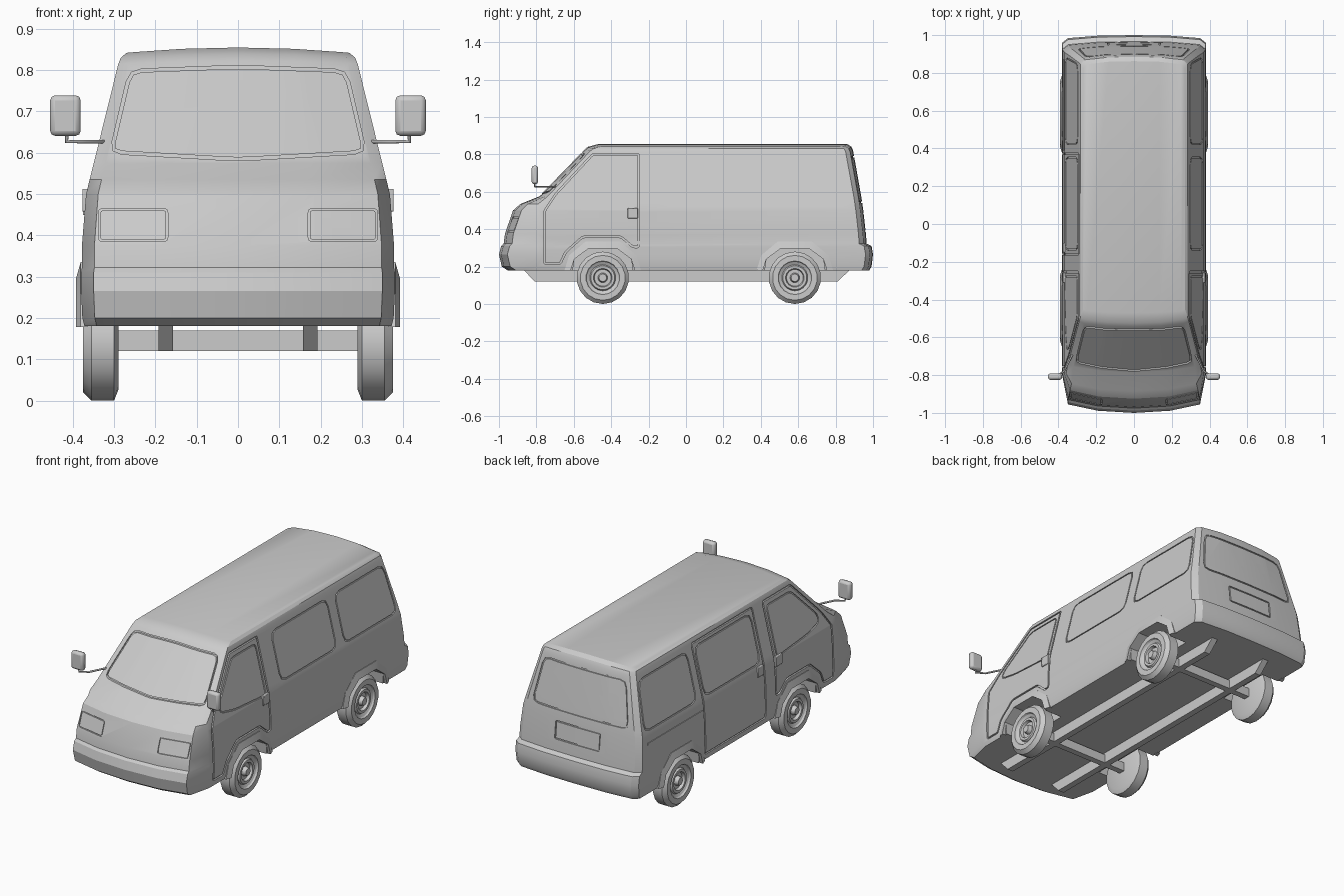
import bpy, bmesh, math
from mathutils import Vector
from mathutils.bvhtree import BVHTree

if "Cube" in bpy.data.objects:
    bpy.data.objects.remove(bpy.data.objects["Cube"])


def make(name, verts, faces, angle=30):
    bm = bmesh.new()
    vs = [bm.verts.new(v) for v in verts]
    for f in faces:
        bm.faces.new([vs[i] for i in f])
    bmesh.ops.remove_doubles(bm, verts=bm.verts, dist=1e-5)
    bmesh.ops.recalc_face_normals(bm, faces=bm.faces)
    me = bpy.data.meshes.new(name)
    bm.to_mesh(me)
    bm.free()
    ob = bpy.data.objects.new(name, me)
    bpy.context.collection.objects.link(ob)
    return smooth(ob, angle)


def smooth(ob, angle=30):
    bpy.ops.object.select_all(action='DESELECT')
    ob.select_set(True)
    bpy.context.view_layer.objects.active = ob
    bpy.ops.object.shade_smooth_by_angle(angle=math.radians(angle))
    return ob


def loft_faces(rows, n, closed=True):
    return [(r * n + i, r * n + (i + 1) % n, (r + 1) * n + (i + 1) % n, (r + 1) * n + i)
            for r in range(rows - 1) for i in range(n if closed else n - 1)]


def prism_data(poly, x0, x1):
    n = len(poly)
    verts = [(x, y, z) for x in (x0, x1) for y, z in poly]
    return verts, loft_faces(2, n) + [tuple(range(n)), tuple(range(n, 2 * n))]


def box(name, c, size, bevel=0):
    (x, y, z), (a, b, h) = c, [s / 2 for s in size]
    ob = make(name, *prism_data([(y - b, z - h), (y + b, z - h), (y + b, z + h), (y - b, z + h)], x - a, x + a))
    if bevel:
        m = ob.modifiers.new("bevel", 'BEVEL')
        m.width, m.segments = bevel, 2
    return ob


# Body shell: z, front y, rear y, half width, crease setback, corner setback, crown
LEVELS = [(.18, -.955, .98, .372, .045, .17, 0), (.20, -.985, .992, .377, .045, .19, 0),
          (.265, -1.0, 1.0, .380, .045, .20, 0), (.31, -.988, .992, .380, .045, .19, 0),
          (.322, -.975, .966, .378, .045, .18, 0), (.375, -.968, .962, .378, .045, .17, 0),
          (.50, -.925, .948, .368, .045, .13, 0), (.535, -.885, .943, .3593, .04, .095, 0),
          (.575, -.785, .937, .3494, .03, .045, 0), (.815, -.545, .893, .29, .02, .03, .008),
          (.83, -.525, .885, .284, .02, .03, .010), (.842, -.47, .862, .27, .01, .02, .013)]
F = [-1, -.92, -.5, 0, .5, .92, 1]
verts = []
for z, yf, yr, w, s1, s2, crown in LEVELS:
    front = {0: 0, .5: s1 * .25, .92: s1, 1: s2}
    rear = {0: 0, .5: .003, .92: .016, 1: .04}
    verts += [(f * w, yf + front[abs(f)], z + crown * (1 - f * f)) for f in F]
    verts += [(f * w, yr - rear[abs(f)], z + crown * (1 - f * f)) for f in reversed(F)]
top = 14 * (len(LEVELS) - 1)
faces = loft_faces(len(LEVELS), 14) + [tuple(range(14))]
faces += [(top + i, top + i + 1, top + 12 - i, top + 13 - i) for i in range(6)]
body = make("body", verts, faces)
bm = bmesh.new()
bm.from_mesh(body.data)
tree = BVHTree.FromBMesh(bm)
bm.free()

# Seam grooves: outlines projected onto the shell make thin cutter tubes
cut_v, cut_f = [], []


def add_cut(v, f):
    o = len(cut_v)
    cut_v.extend(v)
    cut_f.extend(tuple(i + o for i in q) for q in f)


def outline(pts, r):
    pts = [Vector(p) for p in pts]
    rounded = []
    for i, p in enumerate(pts):
        a, b = pts[i - 1] - p, pts[(i + 1) % len(pts)] - p
        a, b = p + a.normalized() * min(r, a.length * .4), p + b.normalized() * min(r, b.length * .4)
        rounded += [a, (a + 2 * p + b) / 4, b]
    res = []
    for i, p in enumerate(rounded):
        q = rounded[(i + 1) % len(rounded)]
        k = max(1, int((q - p).length / .06))
        res += [p.lerp(q, j / k) for j in range(k)]
    return res


def groove(pts, axis, side, r=.03, w=.007, depth=.006):
    ring = outline(pts, r)
    n = len(ring)
    area = sum(ring[i - 1].x * ring[i].y - ring[i].x * ring[i - 1].y for i in range(n))
    inner = []
    for i, p in enumerate(ring):
        t = (ring[(i + 1) % n] - ring[i - 1]).normalized()
        inner.append(p + Vector((-t.y, t.x)) * w * (1 if area > 0 else -1))
    d = Vector((side, 0, 0)) if axis == 'x' else Vector((0, side, 0))

    def project(p, off):
        o = Vector((0, p.x, p.y)) if axis == 'x' else Vector((p.x, 0, p.y))
        hit = tree.ray_cast(o + d * 3, -d)[0]
        return hit + d * off
    v = [project(p, o) for loop, o in ((ring, -depth), (ring, .02), (inner, .02), (inner, -depth)) for p in loop]
    f = loft_faces(4, n) + [(3 * n + i, 3 * n + (i + 1) % n, (i + 1) % n, i) for i in range(n)]
    add_cut(v, f)


# Wheel arch section, relative to wheel centre
AXLES = {"front": -.445, "rear": .582}
ARCH_IN = [(-.172, .178), (-.152, .24), (-.075, .297), (.075, .297), (.152, .24), (.172, .178)]
ARCH_OUT = [(-.205, .178), (-.18, .26), (-.09, .335), (.09, .335), (.18, .26), (.205, .178)]

for s in (1, -1):
    # front door, its window, side windows
    groove([(-.76, .21), (-.67, .21), (-.64, .275), (-.55, .355), (-.35, .355), (-.285, .3), (-.25, .3),
            (-.25, .805), (-.50, .805), (-.70, .59), (-.76, .50)], 'x', s, r=.012, w=.009, depth=.009)
    groove([(-.275, .50), (-.275, .775), (-.49, .775), (-.665, .59), (-.665, .545), (-.55, .52)], 'x', s, r=.025)
    groove([(-.14, .52), (.355, .52), (.355, .785), (-.14, .785)], 'x', s, r=.045)
    groove([(.42, .52), (.885, .52), (.85, .785), (.42, .785)], 'x', s, r=.045)
    # head lamps
    groove([(.17 * s, .385), (.338 * s, .385), (.338 * s, .465), (.17 * s, .465)], 'y', -1, r=.01, w=.005)
    for y in AXLES.values():
        arch = [(y + a, z - .08 if z < .2 else z) for a, z in ARCH_IN]
        add_cut(*prism_data(arch, s * .265, s * .45))
# sliding door on the left, windscreen, rear window, plate recess
groove([(-.165, .21), (.375, .21), (.375, .808), (-.165, .808)], 'x', -1, r=.015, w=.008, depth=.008)
groove([(-.312, .598), (0, .58), (.312, .598), (.264, .802), (0, .812), (-.264, .802)], 'y', -1, r=.03, w=.008, depth=.012)
groove([(-.30, .54), (.30, .54), (.255, .79), (-.255, .79)], 'y', 1, r=.04, w=.008)
groove([(-.14, .385), (.14, .385), (.14, .485), (-.14, .485)], 'y', 1, r=.008)

cutter = make("seam_cutter", cut_v, cut_f)
cutter.hide_render = True
mod = body.modifiers.new("seams", 'BOOLEAN')
mod.operation, mod.object, mod.solver = 'DIFFERENCE', cutter, 'EXACT'
bpy.context.view_layer.objects.active = body
bpy.ops.object.modifier_apply(modifier="seams")
bpy.data.objects.remove(cutter)
smooth(body, 25)

# Wheels: lathe profile of (x, radius)
WHEEL = [(.29, 0), (.29, .115), (.30, .14), (.355, .14), (.375, .12), (.375, .09), (.366, .085), (.358, .07),
         (.368, .064), (.368, .05), (.352, .045), (.352, .026), (.374, .02), (.374, 0)]
SEG = 18
for end, y in AXLES.items():
    for s, tag in ((1, "right"), (-1, "left")):
        v = [(s * x, y + r * math.sin(2 * math.pi * i / SEG), .14 - r * math.cos(2 * math.pi * i / SEG))
             for x, r in WHEEL[1:-1] for i in range(SEG)]
        rows = len(WHEEL) - 2
        make(f"{end}_wheel_{tag}", v, loft_faces(rows, SEG)
             + [tuple(range(SEG)), tuple(range((rows - 1) * SEG, rows * SEG))])
        # Flared arch lip
        loops = [(ARCH_OUT, .365), (ARCH_OUT, .381), (ARCH_IN, .392), (ARCH_IN, .365)]
        v = [(s * x, y + a, z) for loop, x in loops for a, z in loop]
        make(f"{end}_arch_{tag}", v, loft_faces(4, 6, False)
             + [(18 + i, 19 + i, i + 1, i) for i in range(5)] + [(0, 6, 12, 18), (5, 11, 17, 23)])
    box(f"{end}_axle", (0, y, .145), (.60, .035, .05))

for s, tag in ((1, "right"), (-1, "left")):
    # Chassis rails with tapered ends
    make(f"chassis_rail_{tag}", *prism_data([(-.87, .185), (-.81, .12), (.81, .12), (.88, .185)], s * .157, s * .193))
    # Door handles
    box(f"door_handle_{tag}", (s * .366, -.285, .485), (.022, .055, .055), .003)
    # Mirror heads and bent arms
    box(f"mirror_{tag}", (s * .418, -.808, .69), (.074, .034, .098), .012)
    cu = bpy.data.curves.new(f"mirror_arm_{tag}", 'CURVE')
    cu.dimensions, cu.bevel_depth, cu.bevel_resolution = '3D', .005, 1
    sp = cu.splines.new('POLY')
    path = [(.325, -.69, .627), (.37, -.78, .627), (.415, -.808, .627), (.415, -.808, .66)]
    sp.points.add(len(path) - 1)
    for p, (x, y, z) in zip(sp.points, path):
        p.co = (s * x, y, z, 1)
    bpy.context.collection.objects.link(bpy.data.objects.new(f"mirror_arm_{tag}", cu))
# Sliding door handle and track
box("sliding_door_handle", (-.366, -.125, .485), (.022, .05, .055), .003)
box("sliding_door_track", (-.371, .63, .455), (.008, .48, .012))
